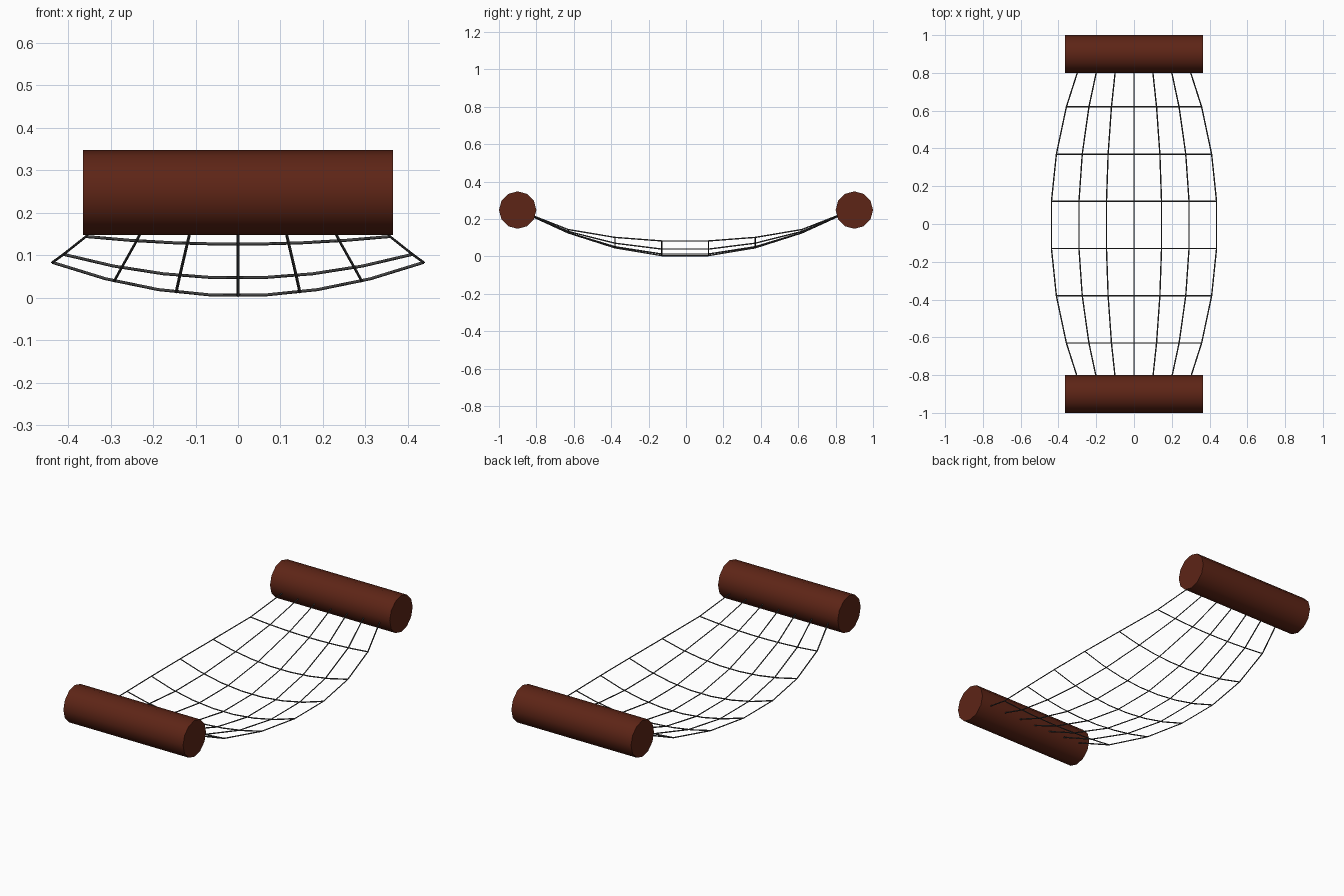
import bpy, math

if "Cube" in bpy.data.objects:
    bpy.data.objects.remove(bpy.data.objects["Cube"])


def material(name, rgb):
    m = bpy.data.materials.new(name)
    m.diffuse_color = (*rgb, 1)
    m.use_nodes = True
    m.node_tree.nodes["Principled BSDF"].inputs["Base Color"].default_value = m.diffuse_color
    return m


wood = material("dark_wood", (0.11, 0.018, 0.008))
cord = material("dark_cord", (0.06, 0.06, 0.06))

# Net stations: half width, centre height and edge height, from middle to end
STATIONS = [(0.437, 0.0045, 0.083), (0.411, 0.046, 0.102),
            (0.358, 0.126, 0.144), (0.278, 0.24, 0.242)]
ROWS = [STATIONS[i] for i in (3, 2, 1, 0, 0, 1, 2, 3)]
YS = [-0.88 + 0.25 * i for i in range(8)]


def net_point(row, t):
    """Point on the sagging net; t runs -1..1 across the width."""
    w, low, high = ROWS[row]
    return (w * t, YS[row], low + (high - low) * t * t)


def add_rope(curve, points):
    s = curve.splines.new('POLY')
    s.points.add(len(points) - 1)
    for p, co in zip(s.points, points):
        p.co = (*co, 1)


def rope_set(name, paths):
    curve = bpy.data.curves.new(name, 'CURVE')
    curve.dimensions = '3D'
    curve.bevel_depth = 0.0035
    curve.bevel_resolution = 0
    curve.use_fill_caps = True
    for path in paths:
        add_rope(curve, path)
    curve.materials.append(cord)
    obj = bpy.data.objects.new(name, curve)
    bpy.context.collection.objects.link(obj)


# Lengthwise ropes running from log to log
rope_set("lengthwise_ropes",
         [[net_point(r, k / 3) for r in range(8)] for k in range(-3, 4)])

# Cross ropes, each with seven straight segments
rope_set("cross_ropes",
         [[net_point(r, -1 + 2 * k / 7) for k in range(8)] for r in range(1, 7)])

# Support logs at both ends
for name, side in (("front_log", -1), ("back_log", 1)):
    bpy.ops.mesh.primitive_cylinder_add(
        vertices=12, radius=0.1, depth=0.73,
        location=(0, side * 0.9, 0.248), rotation=(0, math.pi / 2, 0))
    log = bpy.context.object
    log.name = name
    log.data.materials.append(wood)
    bpy.ops.object.shade_smooth_by_angle(angle=math.radians(40))
